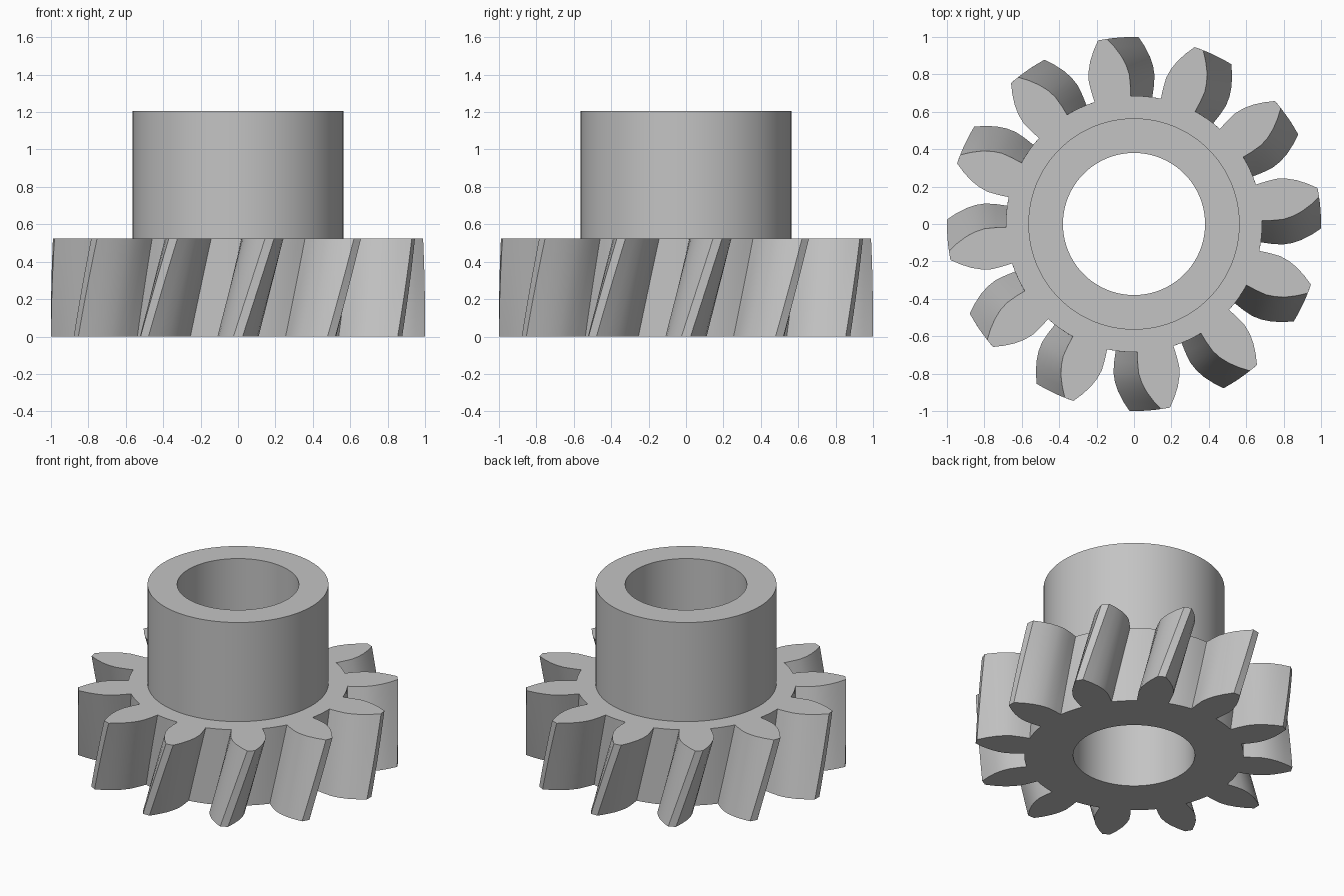
import bpy, bmesh
from math import radians, sin, cos, tau

old = bpy.data.objects.get("Cube")
if old:
    bpy.data.objects.remove(old, do_unlink=True)

TEETH, TWIST, LAYERS = 12, radians(9.7), 8
RIM_H, TOP, HUB_R, BORE_R = 0.523, 1.206, 0.565, 0.38

# Half tooth: radius and half angle in degrees, from root to tip
FLANK = [(0.685, 8.2), (0.74, 8.2), (0.8, 7.9), (0.85, 6.9),
         (0.9, 5.4), (0.95, 3.5), (1.0, 1.4)]

steel = bpy.data.materials.new("plain grey steel")
steel.use_nodes = True
colour = (0.55, 0.55, 0.55, 1)
steel.diffuse_color = colour
steel.node_tree.nodes["Principled BSDF"].inputs["Base Color"].default_value = colour


def ring(bm, polar, z, turn=0):
    return [bm.verts.new((r * cos(a + turn), r * sin(a + turn), z)) for r, a in polar]


def circle(radius, n=96):
    return [(radius, tau * i / n) for i in range(n)]


def bridge(bm, a, b):
    for i in range(len(a)):
        j = (i + 1) % len(a)
        bm.faces.new((a[i], a[j], b[j], b[i]))


def cap(bm, outer, inner):
    edges = []
    for loop in (outer, inner):
        for v, w in zip(loop, loop[1:] + loop[:1]):
            edges.append(bm.edges.get((v, w)) or bm.edges.new((v, w)))
    bmesh.ops.triangle_fill(bm, edges=edges, use_beauty=True, normal=(0, 0, 1))


def finish(bm, name):
    bmesh.ops.recalc_face_normals(bm, faces=bm.faces)
    mesh = bpy.data.meshes.new(name)
    bm.to_mesh(mesh)
    bm.free()
    mesh.materials.append(steel)
    obj = bpy.data.objects.new(name, mesh)
    bpy.context.collection.objects.link(obj)
    bpy.ops.object.select_all(action='DESELECT')
    obj.select_set(True)
    bpy.context.view_layer.objects.active = obj
    bpy.ops.object.shade_smooth_by_angle(angle=radians(30))


# Gear outline: rising flank, tip, falling flank, root arc
profile = []
pitch = 360 / TEETH
for t in range(TEETH):
    mid = t * pitch
    tooth = [(r, mid - a) for r, a in FLANK] + [(r, mid + a) for r, a in reversed(FLANK)]
    gap = pitch - 2 * FLANK[0][1]
    root = [(FLANK[0][0], mid + FLANK[0][1] + gap * k / 4) for k in (1, 2, 3)]
    profile += [(r, radians(a)) for r, a in tooth + root]

# Helical toothed rim
bm = bmesh.new()
layers = [ring(bm, profile, RIM_H * k / LAYERS, TWIST * k / LAYERS)
          for k in range(LAYERS + 1)]
for low, high in zip(layers, layers[1:]):
    bridge(bm, low, high)
cap(bm, layers[0], ring(bm, circle(BORE_R), 0))
cap(bm, layers[-1], ring(bm, circle(HUB_R), RIM_H))
finish(bm, "toothed_rim")

# Hub collar with the through bore
bm = bmesh.new()
rings = [ring(bm, circle(r), z) for r, z in
         ((HUB_R, RIM_H), (HUB_R, TOP), (BORE_R, TOP), (BORE_R, 0))]
for a, b in zip(rings, rings[1:]):
    bridge(bm, a, b)
finish(bm, "hub_collar")
